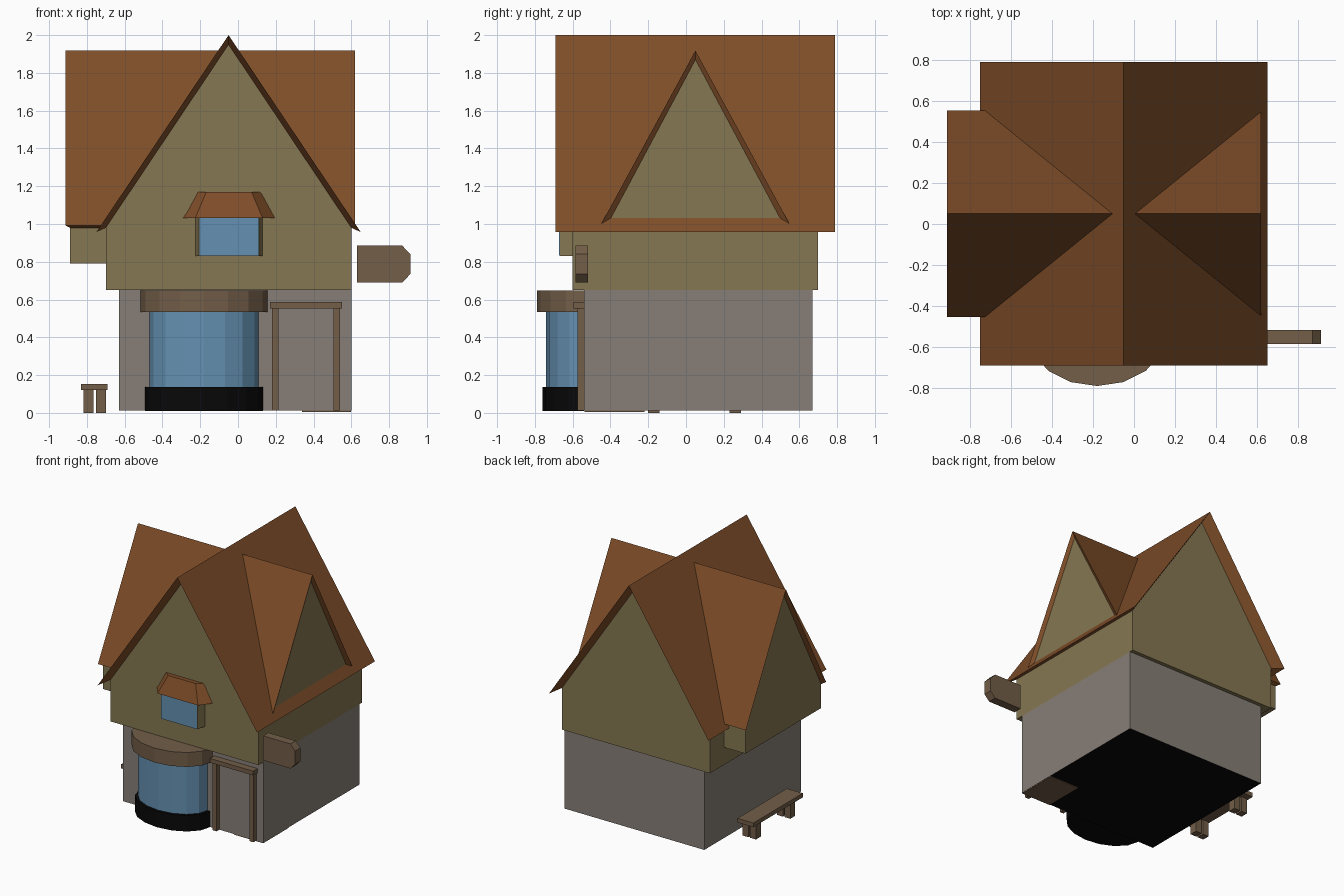
import bpy, bmesh, math

if "Cube" in bpy.data.objects:
    bpy.data.objects.remove(bpy.data.objects["Cube"])


def mat(name, r, g, b):
    def lin(c):
        c /= 255
        return c / 12.92 if c < 0.04 else ((c + 0.055) / 1.055) ** 2.4
    m = bpy.data.materials.new(name)
    m.diffuse_color = (lin(r), lin(g), lin(b), 1)
    m.use_nodes = True
    m.node_tree.nodes["Principled BSDF"].inputs["Base Color"].default_value = m.diffuse_color
    return m


ROOF = mat("roof_orange_brown", 126, 77, 40)
PLASTER = mat("plaster_olive", 134, 119, 82)
STONE = mat("stone_grey", 135, 127, 119)
WOOD = mat("wood_brown", 115, 94, 72)
GLASS = mat("glass_blue", 101, 145, 178)
BLACK = mat("base_black", 8, 8, 8)


def mesh(name, verts, faces, *mats):
    bm = bmesh.new()
    vs = [bm.verts.new(v) for v in verts]
    for f in faces:
        bm.faces.new([vs[i] for i in f])
    bmesh.ops.recalc_face_normals(bm, faces=bm.faces)
    me = bpy.data.meshes.new(name)
    bm.to_mesh(me)
    bm.free()
    for m in mats:
        me.materials.append(m)
    ob = bpy.data.objects.new(name, me)
    bpy.context.collection.objects.link(ob)
    return ob


def place(u, a, v, axis):
    """Profile point (u, v) at distance a along the axis."""
    return {"x": (a, u, v), "y": (u, a, v), "z": (u, v, a)}[axis]


def loft(name, p, a0, q, a1, axis, *mats):
    """Solid between two profiles with equal point counts."""
    n = len(p)
    verts = [place(u, a0, v, axis) for u, v in p] + [place(u, a1, v, axis) for u, v in q]
    faces = [range(n), range(n, 2 * n)]
    faces += [(i, (i + 1) % n, n + (i + 1) % n, n + i) for i in range(n)]
    return mesh(name, verts, faces, *mats)


def prism(name, p, a0, a1, axis, *mats):
    return loft(name, p, a0, p, a1, axis, *mats)


def box(name, x0, x1, y0, y1, z0, z1, *mats):
    return prism(name, [(x0, y0), (x1, y0), (x1, y1), (x0, y1)], z0, z1, "z", *mats)


def roof(name, c, outer, inner, ends, wall_ends, axis):
    """Gable roof whose soffits taper from the outer edge back to the wall."""
    verts = []
    for (half, eave, top), span in ((outer, ends), (inner, wall_ends)):
        for a in span:
            for u, v in ((c - half, eave), (c, top), (c + half, eave)):
                verts.append(place(u, a, v, axis))
    faces = []
    for s in (0, 1):
        faces += [(s, s + 1, s + 4, s + 3), (s + 6, s + 7, s + 10, s + 9),
                  (s, s + 1, s + 7, s + 6), (s + 3, s + 4, s + 10, s + 9)]
    faces += [(0, 3, 9, 6), (2, 5, 11, 8)]
    return mesh(name, verts, faces, ROOF)


def gable(name, c, half, base, eave, top, a0, a1, axis):
    p = [(c - half, base), (c + half, base), (c + half, eave), (c, top), (c - half, eave)]
    return prism(name, p, a0, a1, axis, PLASTER)


# Ground floor, black underneath
ground = box("ground_floor", -0.63, 0.60, -0.54, 0.67, 0.012, 0.65, STONE, BLACK)
for f in ground.data.polygons:
    f.material_index = 1 if f.normal.z < -0.5 else 0
box("floor_corner_plate", 0.34, 0.598, -0.538, -0.22, 0.006, 0.014, WOOD)

# Upper floor with two crossing gables
gable("upper_floor", -0.05, 0.65, 0.65, 0.98, 1.95, -0.60, 0.70, "y")
gable("cross_gable", 0.05, 0.475, 0.79, 0.98, 1.87, -0.89, 0.60, "x")
roof("main_roof", -0.05, (0.70, 0.957, 2.0), (0.65, 0.98, 1.95),
     (-0.69, 0.79), (-0.60, 0.70), "y")
roof("cross_roof", 0.05, (0.503, 0.992, 1.918), (0.475, 0.98, 1.87),
     (-0.913, 0.62), (-0.89, 0.60), "x")


# Round bay window: half ellipses of a 16-sided shape
def bay(name, rx, ry, z0, z1, m):
    ring = [(-0.18 + rx * math.cos(math.pi * i / 8),
             -0.54 - ry * math.sin(math.pi * i / 8)) for i in range(9)]
    prism(name, ring, z0, z1, "z", m)


bay("bay_base", 0.312, 0.22, 0.01, 0.137, BLACK)
bay("bay_glass", 0.289, 0.20, 0.13, 0.54, GLASS)
bay("bay_cap", 0.335, 0.25, 0.535, 0.649, WOOD)


# Small upper window with a hipped hood
def trapezoid(back, front, y):
    c = -0.048
    return [(c - back, -0.59), (c - front, y), (c + front, y), (c + back, -0.59)]


prism("upper_window_box", trapezoid(0.18, 0.158, -0.668), 0.83, 1.035, "z", PLASTER)
box("upper_window_glass", -0.205, 0.109, -0.672, -0.667, 0.832, 1.033, GLASS)
loft("upper_window_hood", trapezoid(0.25, 0.178, -0.688), 1.032,
     trapezoid(0.175, 0.12, -0.635), 1.17, "z", ROOF)

# Door frame
for side, x in (("left", 0.18), ("right", 0.505)):
    box("door_post_" + side, x, x + 0.034, -0.575, -0.535, 0.012, 0.56, WOOD)
box("door_lintel", 0.17, 0.55, -0.595, -0.535, 0.553, 0.587, WOOD)

# Hanging sign board with clipped corners
prism("sign_board", [(0.63, 0.69), (0.87, 0.69), (0.912, 0.735), (0.912, 0.84),
                     (0.87, 0.885), (0.63, 0.885)], -0.585, -0.518, "y", WOOD)

# Bench beside the left wall
box("bench_seat", -0.83, -0.69, -0.28, 0.34, 0.12, 0.153, WOOD)
for i, y in enumerate((-0.20, 0.23)):
    for j, x in enumerate((-0.818, -0.752)):
        box(f"bench_leg_{i}{j}", x, x + 0.052, y, y + 0.06, 0.0, 0.125, WOOD)
